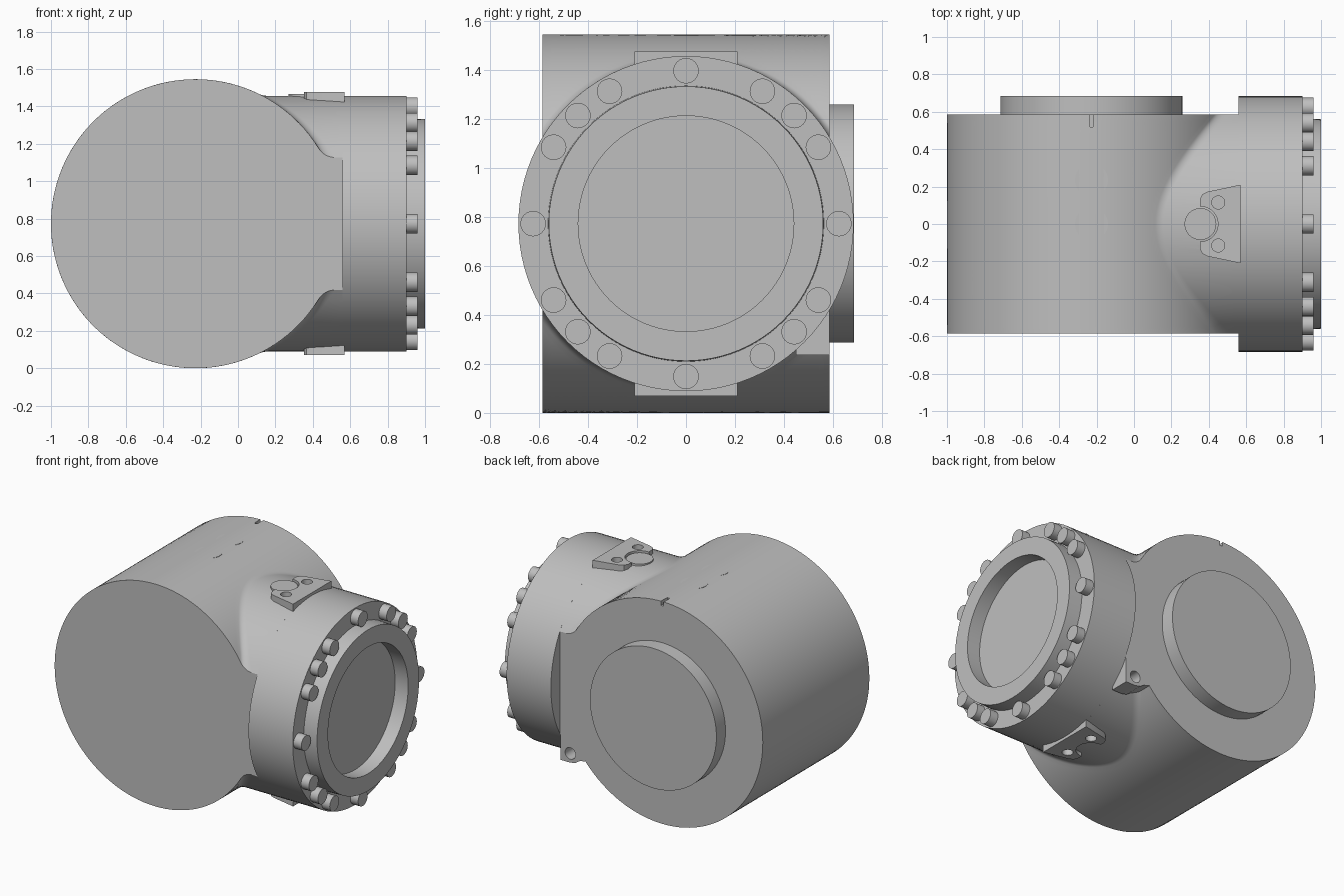
import bpy, bmesh, math
from mathutils import Vector

if "Cube" in bpy.data.objects:
    bpy.data.objects.remove(bpy.data.objects["Cube"])

R = 0.7725            # main drum radius
CX, CZ = -0.2275, R   # drum axis
NECK_R, NECK_X = 0.684, 0.56
HALF = 0.585          # drum half width
BLEND = 0.1           # drum to neck fillet

grey = bpy.data.materials.new("plain grey")
grey.use_nodes = True
grey.diffuse_color = (0.52, 0.52, 0.52, 1)
grey.node_tree.nodes["Principled BSDF"].inputs["Base Color"].default_value = (0.52, 0.52, 0.52, 1)


def loft(name, rings):
    """Bridge closed rings of points and cap both ends."""
    bm = bmesh.new()
    rows = [[bm.verts.new(p) for p in ring] for ring in rings]
    n = len(rows[0])
    for a, b in zip(rows, rows[1:]):
        for i in range(n):
            j = (i + 1) % n
            bm.faces.new((a[i], a[j], b[j], b[i]))
    bm.faces.new(rows[0])
    bm.faces.new(rows[-1][::-1])
    bmesh.ops.recalc_face_normals(bm, faces=bm.faces)
    mesh = bpy.data.meshes.new(name)
    bm.to_mesh(mesh)
    bm.free()
    mesh.materials.append(grey)
    obj = bpy.data.objects.new(name, mesh)
    bpy.context.collection.objects.link(obj)
    return obj


def lathe(name, centre, axis, profile, sides=48):
    """Turn (distance along axis, radius) pairs about an axis."""
    order = {"X": (0, 1, 2), "Y": (1, 2, 0), "Z": (2, 0, 1)}[axis]
    rings = []
    for d, r in profile:
        ring = []
        for i in range(sides):
            a = math.tau * i / sides
            p = Vector(centre)
            p[order[0]] += d
            p[order[1]] += r * math.cos(a)
            p[order[2]] += r * math.sin(a)
            ring.append(p)
        rings.append(ring)
    return loft(name, rings)


def rod(name, centre, axis, radius, start, end, sides=48):
    return lathe(name, centre, axis, [(start, radius), (end, radius)], sides)


def combine(target, tool, operation):
    mod = target.modifiers.new("cut", "BOOLEAN")
    mod.operation = operation
    mod.solver = "EXACT"
    mod.object = tool
    bpy.context.view_layer.objects.active = target
    bpy.ops.object.modifier_apply(modifier=mod.name)


def drum_slice(y):
    """Drum circle joined to the neck by a fillet, at one depth."""
    h = math.sqrt(NECK_R ** 2 - y * y)
    fx = math.sqrt((R + BLEND) ** 2 - (h + BLEND) ** 2)
    tangent = math.atan2(h + BLEND, fx)
    upper = []
    for i in range(49):
        a = math.pi + (tangent - math.pi) * i / 48
        upper.append((R * math.cos(a), R * math.sin(a)))
    for i in range(1, 9):
        a = math.pi + tangent + (math.pi / 2 - tangent) * i / 8
        upper.append((fx + BLEND * math.cos(a), h + BLEND + BLEND * math.sin(a)))
    upper.append((NECK_X - CX, h))
    lower = [(x, -z) for x, z in reversed(upper[1:])]
    return [(CX + x, y, CZ + z) for x, z in upper + lower]


# Drum with blended neck
body = loft("main_body", [drum_slice(HALF * (i / 16 - 1)) for i in range(33)])

# Rear lug with its hole
outline = [(0.2, 0.45), (0.33, 0.29), (0.37, 0.275), (0.41, 0.265),
           (0.44, 0.245), (0.48, 0.236), (0.555, 0.236), (0.555, 0.5)]
lug = loft("lug", [[(x, y, z) for x, z in outline] for y in (0.45, HALF)])
combine(body, lug, "UNION")
cutters = [lug]
hole = rod("lug_hole_cutter", (0.48, HALF, 0.3), "Y", 0.04, -0.2, 0.1, 24)
combine(body, hole, "DIFFERENCE")
cutters.append(hole)

# Index slot on the drum's top rear edge
slot = loft("slot_cutter", [[(CX - 0.011, 0.525, z), (CX - 0.007, 0.518, z), (CX + 0.007, 0.518, z),
                             (CX + 0.011, 0.525, z), (CX + 0.011, 0.7, z), (CX - 0.011, 0.7, z)]
                            for z in (2 * R - 0.03, 2 * R + 0.1)])
combine(body, slot, "DIFFERENCE")
cutters.append(slot)

# Mounting pads above and below the neck
half_pad = [(0.57, 0.21), (0.39, 0.172), (0.365, 0.158), (0.352, 0.13), (0.352, 0.09)]
pad_outline = half_pad + [(x, -y) for x, y in reversed(half_pad)]
pads = []
for side, label in ((1, "top"), (-1, "bottom")):
    pad = loft(label + "_pad", [[(x, y, CZ + side * d) for x, y in pad_outline] for d in (0.6, 0.703)])
    seat = rod("seat_cutter", (0.355, 0, CZ), "Z", 0.094, side * 0.5, side * 0.8)
    combine(pad, seat, "DIFFERENCE")
    cutters.append(seat)
    for y in (-0.115, 0.115):
        drill = rod("screw_hole_cutter", (0.45, y, CZ), "Z", 0.035, side * 0.655, side * 0.8, 24)
        for part in (body, pad):
            combine(part, drill, "DIFFERENCE")
        cutters.append(drill)
    pads.append(pad)

parts = [body] + pads
parts.append(rod("pad_button", (0.355, 0, CZ), "Z", 0.085, 0.6, 0.693))

# Flush plugs on top of the drum
for i, y in enumerate((0.0, 0.235)):
    parts.append(rod(f"drum_plug_{i + 1}", (CX, y, CZ), "Z", 0.088, 0.7, R - 0.003))

# Round rear boss
parts.append(rod("rear_boss", (CX, HALF, CZ), "Y", 0.486, -0.02, 0.1, 96))

# Flange with raised, recessed cover ring
parts.append(lathe("flange", (0, 0, CZ), "X",
                   [(NECK_X, 0.4), (NECK_X, NECK_R), (0.9, NECK_R), (0.9, 0.563), (1.0, 0.56),
                    (1.0, 0.44), (0.9, 0.44)], 96))

# Bolt heads on the flange
for i, degrees in enumerate(q * 90 + s for q in range(4) for s in (0, 30, 45, 60)):
    a = math.radians(degrees)
    centre = (0.9, 0.624 * math.sin(a), CZ + 0.624 * math.cos(a))
    parts.append(rod(f"flange_bolt_{i + 1}", centre, "X", 0.052, -0.02, 0.06, 24))

for cutter in cutters:
    bpy.data.objects.remove(cutter)

# Smooth curved walls, crisp edges
bpy.ops.object.select_all(action="DESELECT")
for part in parts:
    part.select_set(True)
bpy.context.view_layer.objects.active = body
bpy.ops.object.shade_smooth_by_angle(angle=math.radians(30))
